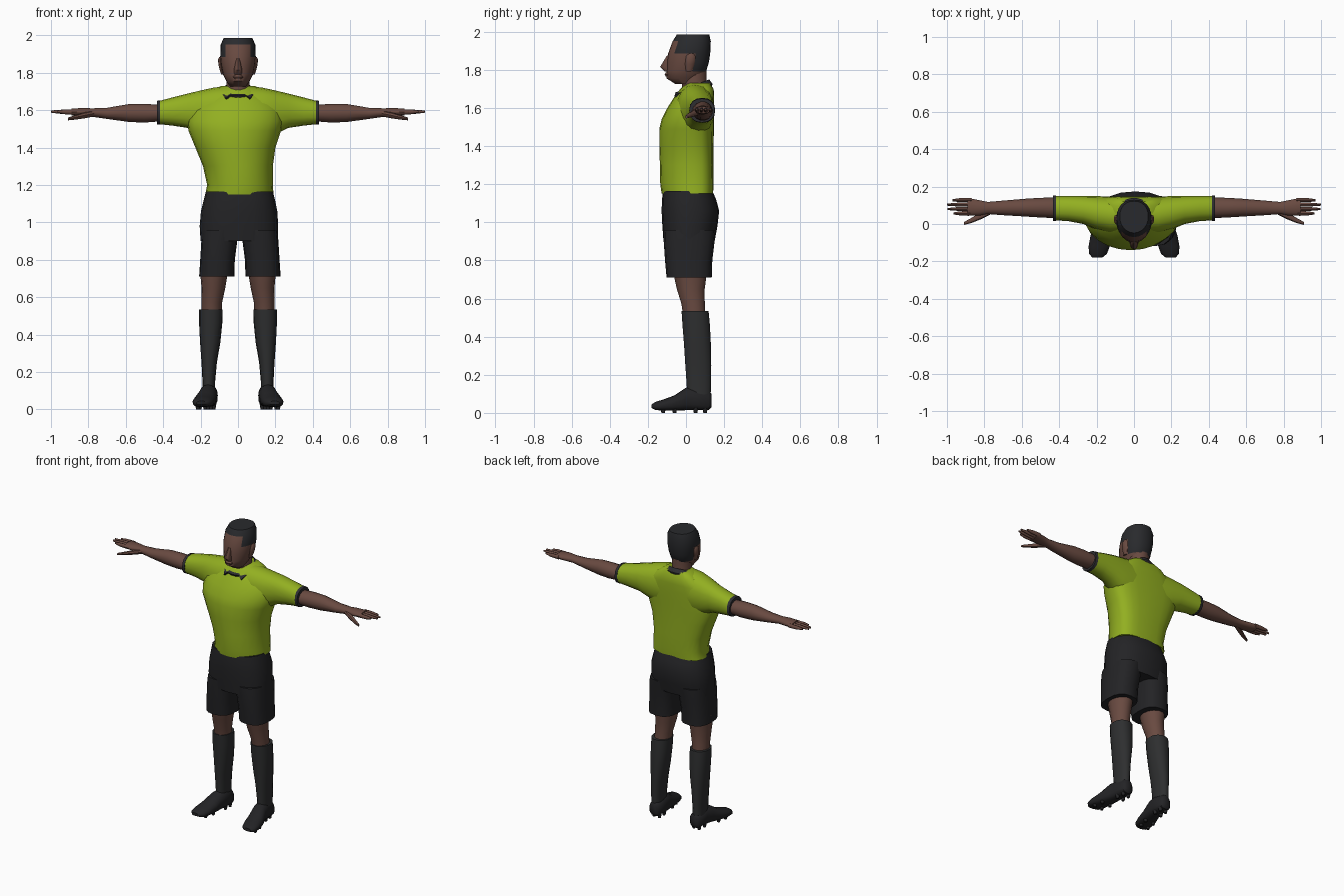
import bpy, bmesh, math


def material(name, rgb):
    m = bpy.data.materials.new(name)
    m.diffuse_color = (*rgb, 1)
    return m


LIME = material("lime shirt", (0.29, 0.43, 0.015))
BLACK = material("black shorts", (0.017, 0.017, 0.019))
SOCK = material("charcoal socks", (0.027, 0.028, 0.029))
SKIN = material("brown skin", (0.14, 0.068, 0.052))
HAIR = material("dark hair", (0.022, 0.023, 0.026))
TRIM = material("collar grey", (0.027, 0.027, 0.031))


def finish(bm, name, *mats):
    bmesh.ops.recalc_face_normals(bm, faces=bm.faces)
    me = bpy.data.meshes.new(name)
    bm.to_mesh(me)
    bm.free()
    ob = bpy.data.objects.new(name, me)
    bpy.context.collection.objects.link(ob)
    for m in mats:
        me.materials.append(m)
    return ob


def loft(name, axis, rings, mat, side=1, n=14, front=2, back=2, bias=0, dx=0):
    """Skin a tube through rings of (position, min a, max a, min b, max b).
    front/back set how square each half is, bias shifts the widest line."""
    bm = bmesh.new()
    loops = []
    for pos, a0, a1, b0, b1 in rings:
        loop = []
        for i in range(n):
            t = 2 * math.pi * i / n
            c, s = math.cos(t), math.sin(t)
            p = 2 / (back if s > 0 else front)
            u = math.copysign(abs(c) ** p, c)
            v = math.copysign(abs(s) ** p, s)
            v = bias + (1 - bias if v > 0 else 1 + bias) * v
            a = (a0 + a1) / 2 + u * (a1 - a0) / 2
            b = (b0 + b1) / 2 + v * (b1 - b0) / 2
            x, y, z = {"x": (pos, a, b), "y": (a, pos, b), "z": (a, b, pos)}[axis]
            loop.append(bm.verts.new((x * side + dx, y, z)))
        loops.append(loop)
    for l0, l1 in zip(loops, loops[1:]):
        for i in range(n):
            j = (i + 1) % n
            bm.faces.new((l0[i], l0[j], l1[j], l1[i]))
    bm.faces.new(loops[0])
    bm.faces.new(loops[-1])
    return finish(bm, name, mat)


# Head, with hair chosen by height and depth
head = loft("head", "z", [
    (1.725, -.042, .042, -.055, .05), (1.755, -.062, .062, -.102, .07),
    (1.79, -.08, .08, -.102, .105), (1.84, -.09, .09, -.1, .12),
    (1.885, -.095, .095, -.094, .127), (1.95, -.093, .093, -.07, .13),
    (1.985, -.076, .076, -.048, .122)], SKIN, n=24, back=2.3)
head.data.materials.append(HAIR)
for f in head.data.polygons:
    c = f.center
    if c.z > 1.955 or (c.z > 1.9 and c.y > -.045) or (c.z > 1.79 and c.y > .05):
        f.material_index = 1
loft("nose", "z", [(1.79, -.02, .02, -.11, -.08), (1.815, -.022, .022, -.136, -.08),
                   (1.875, -.009, .009, -.1, -.08)], SKIN, n=8)
loft("lips", "z", [(1.765, -.02, .02, -.106, -.08), (1.776, -.028, .028, -.112, -.08),
                   (1.787, -.02, .02, -.106, -.08)], SKIN, n=8)
loft("neck", "z", [(1.62, -.075, .075, -.03, .12), (1.7, -.062, .062, -.022, .11),
                   (1.8, -.062, .062, -.03, .11)], SKIN)

# Shirt body: rounded chest, flatter back
loft("shirt_body", "z", [
    (1.15, -.175, .19, -.128, .142), (1.2, -.165, .186, -.135, .145),
    (1.3, -.187, .186, -.137, .145), (1.4, -.228, .2, -.14, .145),
    (1.49, -.265, .23, -.14, .146), (1.54, -.27, .245, -.128, .147),
    (1.6, -.25, .24, -.098, .148), (1.65, -.21, .21, -.066, .148),
    (1.7, -.135, .135, -.03, .145), (1.73, -.09, .09, 0, .125)],
    LIME, n=24, back=3, bias=.25)

# Collar: a flared band that dips at the front into two points
bm = bmesh.new()
N = 24
inner, outer, under = [], [], []
for i in range(N):
    t = 2 * math.pi * (i + .5) / N
    c, s = math.cos(t), math.sin(t)
    dip = (1 - s) / 2
    point = .022 if s < 0 and .4 < abs(c) < .75 else 0
    inner.append(bm.verts.new((.07 * c, .048 + .075 * s, 1.75 - .06 * dip)))
    outer.append(bm.verts.new((.107 * c, .04 + .1 * s - point, 1.725 - .045 * dip - point)))
    under.append(bm.verts.new((.1 * c, .045 + .09 * s, 1.705 - .05 * dip - point)))
for a, b in ((inner, outer), (outer, under)):
    for i in range(N):
        j = (i + 1) % N
        bm.faces.new((a[i], a[j], b[j], b[i]))
finish(bm, "collar", TRIM)

# Hips of the shorts
loft("shorts_hips", "z", [
    (.9, -.2, .215, -.118, .15), (.98, -.205, .215, -.124, .165),
    (1.06, -.198, .21, -.128, .174), (1.12, -.183, .198, -.126, .158),
    (1.165, -.172, .186, -.12, .138)], BLACK, n=20, front=2.4, back=2.4)

for side, tag in ((1, "left"), (-1, "right")):
    def part(name, axis, rings, mat, **kw):
        return loft(f"{tag}_{name}", axis, rings, mat, side=side, **kw)

    part("ear", "z", [(1.79, .075, .09, .0, .03), (1.83, .08, .102, -.005, .045),
                      (1.87, .085, .108, .0, .05), (1.885, .085, .1, .015, .04)],
         SKIN, n=8)

    # Sleeve and its dark cuff
    part("sleeve", "x", [
        (.06, -.05, .143, 1.44, 1.728), (.13, -.05, .147, 1.45, 1.72),
        (.2, -.03, .149, 1.47, 1.705), (.27, .0, .15, 1.505, 1.688),
        (.35, .015, .15, 1.517, 1.668), (.425, .02, .15, 1.525, 1.648)],
        LIME, n=16, front=2.3, back=2.3)
    part("cuff", "x", [(.416, .017, .153, 1.522, 1.653),
                       (.434, .017, .151, 1.524, 1.649)],
         TRIM, n=16, front=2.3, back=2.3)

    # Arm, palm, fingers and thumb
    part("arm", "x", [
        (.4, .03, .142, 1.54, 1.628), (.5, .035, .14, 1.532, 1.635),
        (.58, .04, .135, 1.535, 1.634), (.7, .047, .125, 1.552, 1.613),
        (.78, .053, .118, 1.564, 1.61), (.83, .045, .128, 1.566, 1.612),
        (.89, .044, .14, 1.572, 1.608)], SKIN)
    for i, tip in enumerate((.965, .998, 1.0, .97)):
        y = .046 + i * .0235
        part(f"finger_{i + 1}", "x", [
            (.87, y, y + .023, 1.575, 1.604), (.93, y, y + .022, 1.578, 1.603),
            (tip, y + .005, y + .016, 1.586, 1.598)], SKIN, n=8)
    part("thumb", "x", [
        (.77, .05, .085, 1.566, 1.598), (.82, .025, .062, 1.556, 1.588),
        (.87, .005, .032, 1.549, 1.573), (.91, -.005, .01, 1.545, 1.56)],
        SKIN, n=8)

    # Leg of the shorts
    part("shorts_leg", "z", [
        (.71, .03, .218, -.102, .135), (.8, .027, .212, -.11, .138),
        (.9, .014, .206, -.117, .15), (.96, .0, .2, -.118, .155)],
        BLACK, n=16, front=2.6, back=2.6, dx=.01)

    # Knee and sock
    part("knee", "z", [
        (.5, .088, .195, -.015, .105), (.57, .085, .195, -.025, .1),
        (.65, .068, .195, -.05, .1), (.76, .05, .205, -.075, .115)], SKIN)
    part("sock", "z", [
        (.08, .122, .19, .005, .13), (.15, .122, .19, .002, .133),
        (.25, .113, .195, -.005, .134), (.36, .094, .203, -.012, .132),
        (.46, .084, .208, -.02, .127), (.535, .082, .208, -.025, .12)],
        SOCK, front=2.3, back=2.3)

    # Boot turned slightly outward, with studs
    part("boot", "y", [
        (.135, .13, .175, .03, .1), (.12, .113, .192, .015, .115),
        (.05, .108, .198, .015, .135), (.0, .112, .21, .014, .132),
        (-.06, .12, .232, .012, .092), (-.12, .13, .243, .012, .07),
        (-.16, .145, .24, .015, .058), (-.18, .17, .222, .025, .045)],
        BLACK, n=16, front=3)
    for i, (x, y) in enumerate(((.13, .1), (.17, .1), (.13, .05), (.175, .05),
                                (.145, -.06), (.205, -.06), (.16, -.12), (.215, -.12))):
        part(f"stud_{i + 1}", "z", [
            (0, x - .009, x + .009, y - .009, y + .009),
            (.025, x - .014, x + .014, y - .014, y + .014)], BLACK, n=8)

# Smooth shading with sharp rims kept
for ob in bpy.context.scene.objects:
    ob.select_set(True)
    bpy.context.view_layer.objects.active = ob
bpy.ops.object.shade_smooth_by_angle(angle=math.radians(45))
